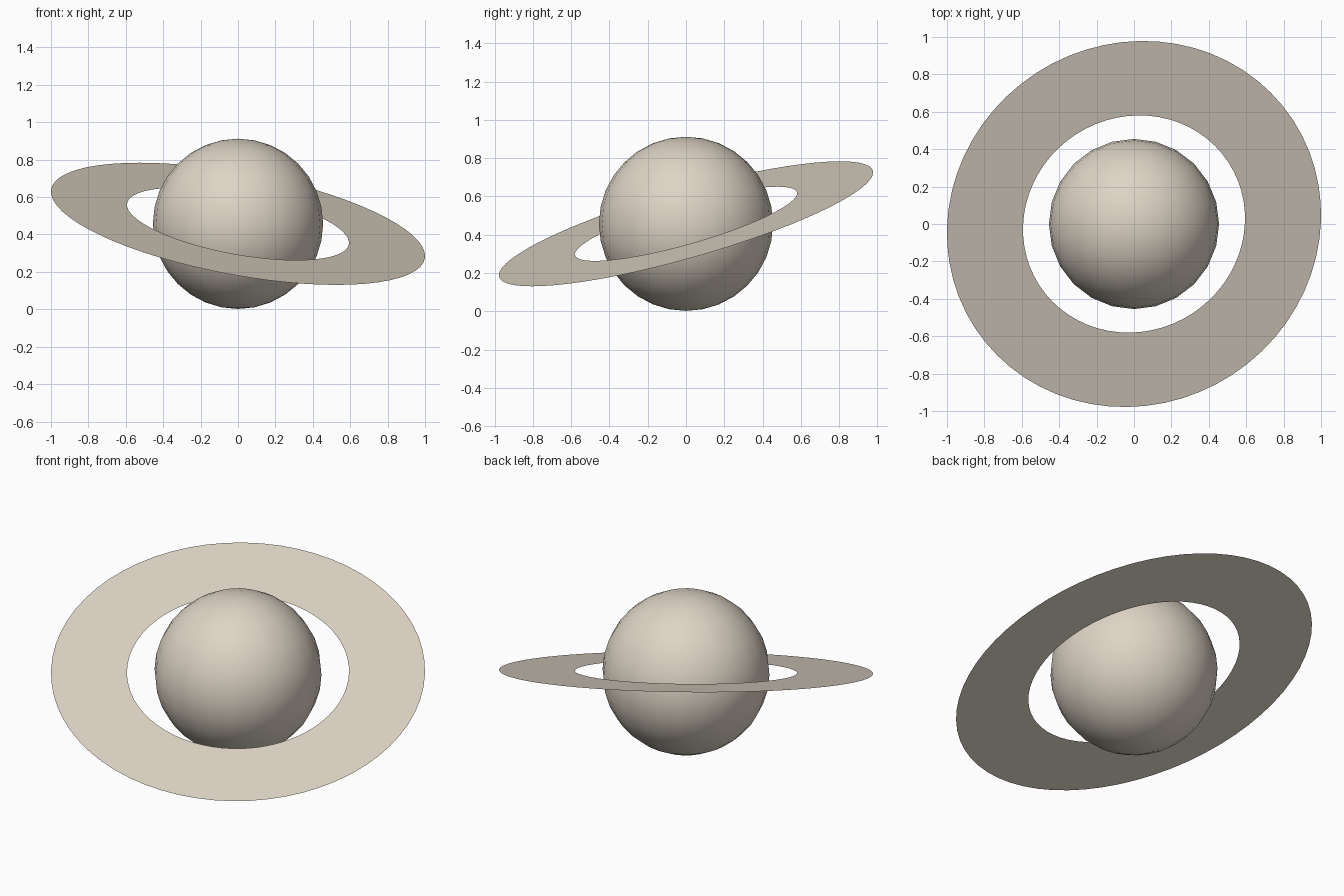
import bpy, bmesh, math
from mathutils import Vector, Matrix

cube = bpy.data.objects.get("Cube")
if cube:
    bpy.data.objects.remove(cube, do_unlink=True)

CENTRE = Vector((0, 0, 0.457))
TILT = Vector((0.176, -0.269, 0.947)).to_track_quat('Z', 'Y').to_matrix().to_4x4()

sand = bpy.data.materials.new("pale sand")
sand.use_nodes = True
colour = (0.73, 0.66, 0.56, 1)
sand.diffuse_color = colour
sand.node_tree.nodes["Principled BSDF"].inputs["Base Color"].default_value = colour


def make_object(name, bm):
    mesh = bpy.data.meshes.new(name)
    bm.to_mesh(mesh)
    bm.free()
    mesh.materials.append(sand)
    obj = bpy.data.objects.new(name, mesh)
    bpy.context.collection.objects.link(obj)
    return obj


# Planet globe, smooth shaded
bm = bmesh.new()
bmesh.ops.create_uvsphere(bm, u_segments=24, v_segments=16, radius=0.455)
for face in bm.faces:
    face.smooth = True
globe = make_object("planet_globe", bm)
globe.location = CENTRE

# Flat tilted ring: an inner circle extruded outward in its own plane
INNER, OUTER = 0.603, 1.016
bm = bmesh.new()
bmesh.ops.create_circle(bm, segments=64, radius=INNER)
result = bmesh.ops.extrude_edge_only(bm, edges=bm.edges[:])
rim = [v for v in result["geom"] if isinstance(v, bmesh.types.BMVert)]
bmesh.ops.scale(bm, vec=(OUTER / INNER, OUTER / INNER, 1), verts=rim)
bmesh.ops.recalc_face_normals(bm, faces=bm.faces[:])
if bm.faces[:][0].normal.z < 0:
    bmesh.ops.reverse_faces(bm, faces=bm.faces[:])
ring = make_object("planet_ring", bm)
ring.matrix_world = Matrix.Translation(CENTRE) @ TILT
